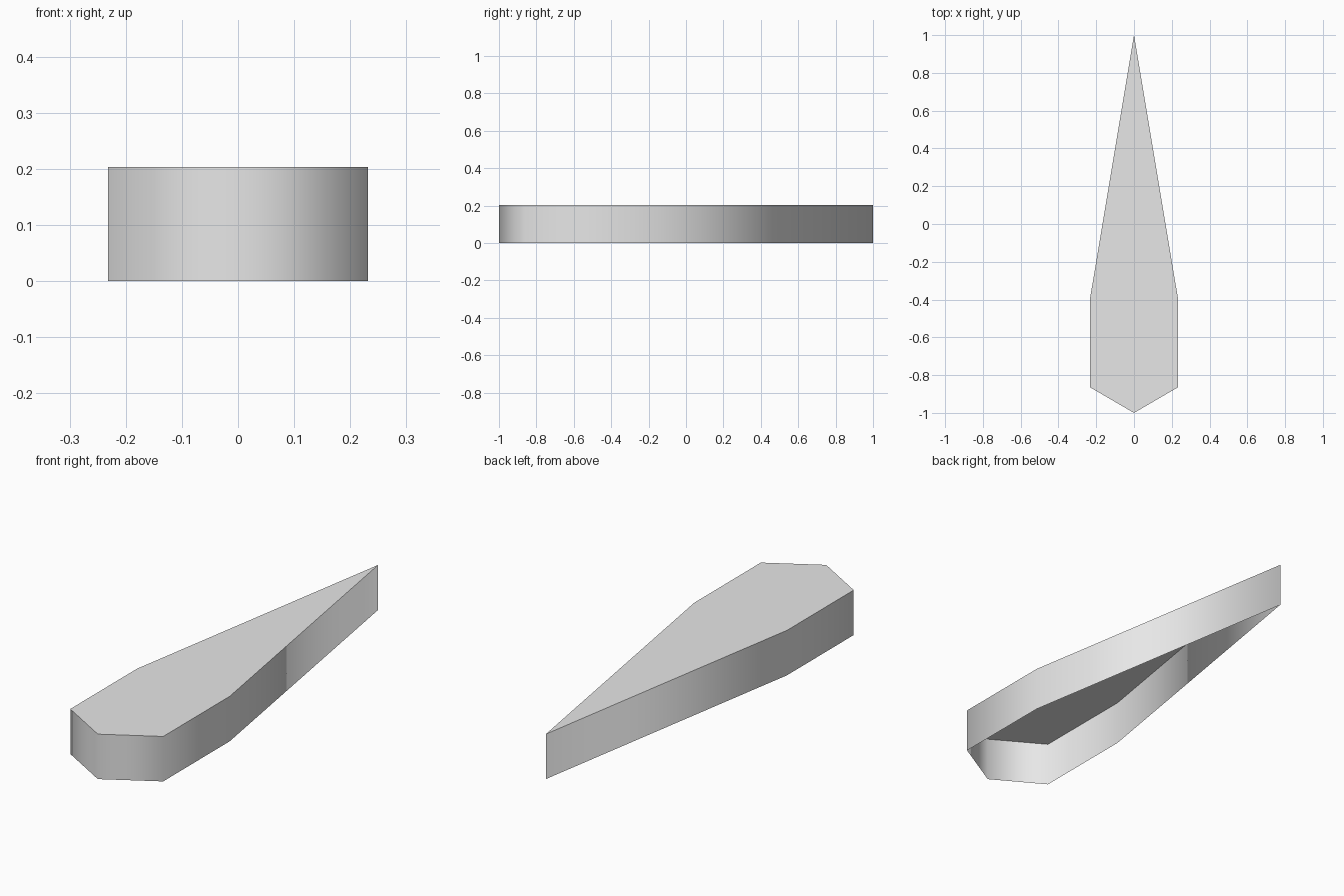
import bpy
import bmesh

cube = bpy.data.objects.get("Cube")
if cube:
    bpy.data.objects.remove(cube, do_unlink=True)

HEIGHT = 0.203
HALF_WIDTH = 0.232

# Single flat grey
grey = bpy.data.materials.new("light_grey")
grey.use_nodes = True
colour = (0.8, 0.8, 0.8, 1)
grey.diffuse_color = colour
grey.node_tree.nodes["Principled BSDF"].inputs["Base Color"].default_value = colour

# Plan outline: blunt point in front, parallel sides, long taper to the back
outline = [(0, -1), (HALF_WIDTH, -0.865), (HALF_WIDTH, -0.39),
           (0, 1), (-HALF_WIDTH, -0.39), (-HALF_WIDTH, -0.865)]

bm = bmesh.new()
lower = [bm.verts.new((x, y, 0)) for x, y in outline]
upper = [bm.verts.new((x, y, HEIGHT)) for x, y in outline]

# Flat top, open underneath
top = bm.faces.new(upper)
top.smooth = False
for edge in top.edges:
    edge.smooth = False

# Thin side walls, shaded smoothly all the way round
for i in range(len(outline)):
    j = (i + 1) % len(outline)
    wall = bm.faces.new((lower[i], lower[j], upper[j], upper[i]))
    wall.smooth = True

mesh = bpy.data.meshes.new("tapered_shell")
bm.to_mesh(mesh)
bm.free()
mesh.materials.append(grey)
shell = bpy.data.objects.new("tapered_shell", mesh)
bpy.context.scene.collection.objects.link(shell)
